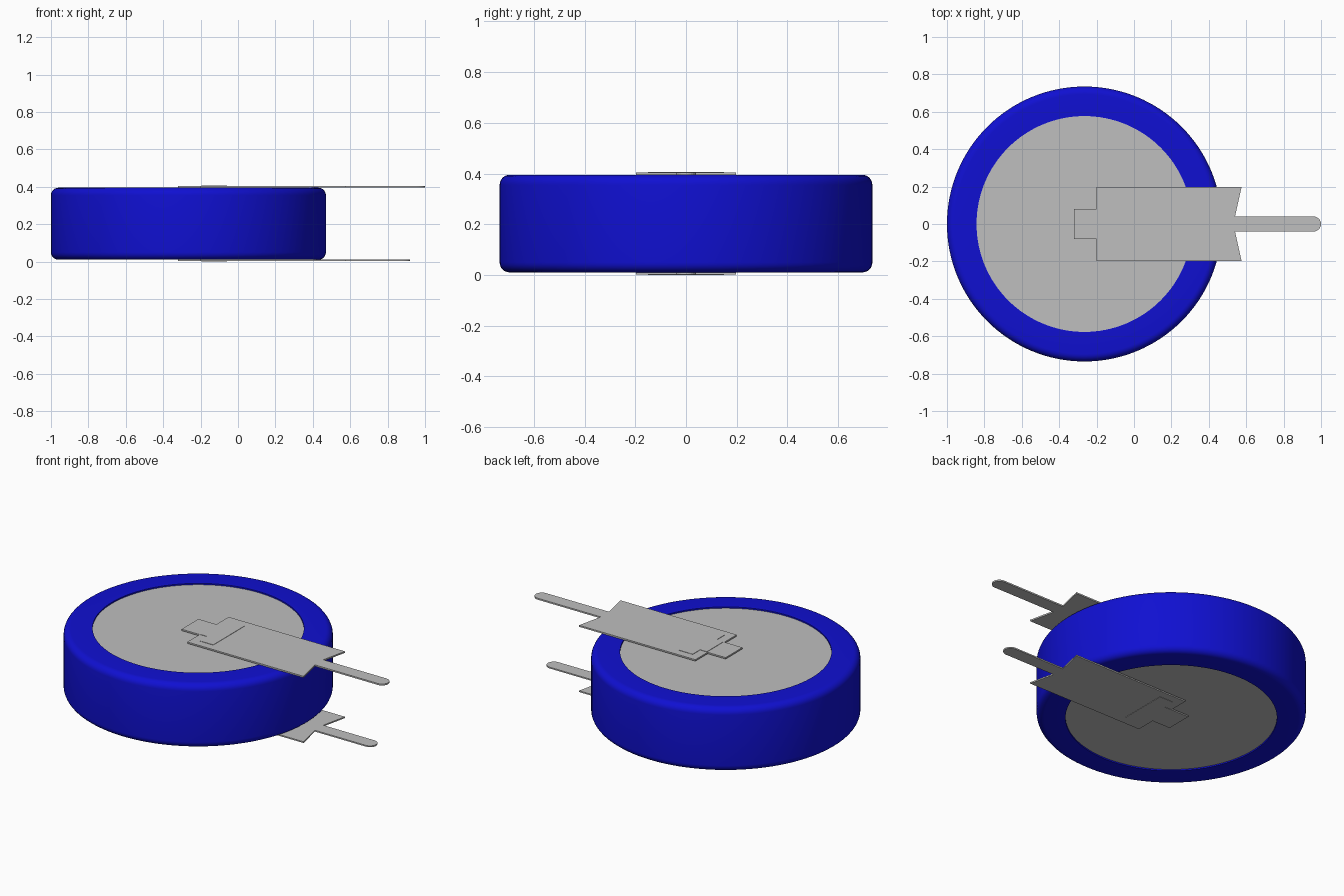
import bpy, bmesh, math

cube = bpy.data.objects.get("Cube")
if cube:
    bpy.data.objects.remove(cube, do_unlink=True)

CX = -0.265          # axis of the cell
R, R_IN = 0.735, 0.577
Z0, Z1 = 0.01, 0.395
BEVEL = 0.04
SEG = 128


def material(name, rgb):
    m = bpy.data.materials.new(name)
    m.use_nodes = True
    m.diffuse_color = (*rgb, 1)
    bsdf = m.node_tree.nodes["Principled BSDF"]
    bsdf.inputs["Base Color"].default_value = (*rgb, 1)
    bsdf.inputs["Roughness"].default_value = 0.5
    return m


BLUE = material("blue sleeve", (0.005, 0.005, 0.64))
GREY = material("grey metal", (0.52, 0.52, 0.52))


def finish(name, bm, mat, smooth=False):
    bmesh.ops.recalc_face_normals(bm, faces=bm.faces)
    me = bpy.data.meshes.new(name)
    bm.to_mesh(me)
    bm.free()
    me.materials.append(mat)
    ob = bpy.data.objects.new(name, me)
    bpy.context.collection.objects.link(ob)
    if smooth:
        bpy.ops.object.select_all(action='DESELECT')
        ob.select_set(True)
        bpy.context.view_layer.objects.active = ob
        bpy.ops.object.shade_smooth_by_angle(angle=math.radians(35))
    return ob


def lathe(name, profile, mat):
    """Closed (radius, z) profile turned around the cell axis."""
    bm = bmesh.new()
    rings = []
    for i in range(SEG):
        a = 2 * math.pi * i / SEG
        rings.append([bm.verts.new((CX + r * math.cos(a), r * math.sin(a), z))
                      for r, z in profile])
    n = len(profile)
    for i in range(SEG):
        p, q = rings[i], rings[(i + 1) % SEG]
        for j in range(n):
            k = (j + 1) % n
            bm.faces.new((p[j], q[j], q[k], p[k]))
    return finish(name, bm, mat, True)


def plate(name, outline, z, thick, mat):
    """Flat outline given a thickness."""
    bm = bmesh.new()
    face = bm.faces.new([bm.verts.new((x, y, z)) for x, y in outline])
    ext = bmesh.ops.extrude_face_region(bm, geom=[face])
    top = [v for v in ext["geom"] if isinstance(v, bmesh.types.BMVert)]
    bmesh.ops.translate(bm, verts=top, vec=(0, 0, thick))
    return finish(name, bm, mat)


def mirrored(half):
    """Complete an outline across the x axis."""
    return half + [(x, -y) for x, y in reversed(half) if abs(y) > 1e-6]


# Sleeve: rounded outer corners, open in the middle
profile = [(R_IN, Z0)]
for cz, a0 in ((Z0 + BEVEL, -90), (Z1 - BEVEL, 0)):
    for i in range(7):
        a = math.radians(a0 + 15 * i)
        profile.append((R - BEVEL + BEVEL * math.cos(a), cz + BEVEL * math.sin(a)))
profile.append((R_IN, Z1))
lathe("sleeve", profile, BLUE)

# Metal cell, slightly recessed inside the sleeve
bm = bmesh.new()
bmesh.ops.create_cone(bm, cap_ends=True, segments=SEG, radius1=R_IN, radius2=R_IN,
                      depth=Z1 - Z0 - 0.016)
bmesh.ops.translate(bm, verts=bm.verts, vec=(CX, 0, (Z0 + Z1) / 2))
finish("cell_can", bm, GREY, True)


# Solder tabs: stepped tip, wide body, notched end and round-ended pin
def tab_outline(pin_end, w=0.04):
    half = [(-0.32, 0.08), (-0.2, 0.08), (-0.2, 0.197), (0.575, 0.197), (0.54, w)]
    for i in range(7):
        a = math.radians(90 - 15 * i)
        half.append((pin_end - w + w * math.cos(a), w * math.sin(a)))
    return mirrored(half)


# Shallow weld pad on the outer side of each tab
pad = mirrored([(-0.195, 0.08), (-0.15, 0.08), (-0.15, 0.15), (-0.06, 0.15)])

T = 0.009
plate("top_tab", tab_outline(1.0), Z1, T, GREY)
plate("top_weld_pad", pad, Z1 + T, 0.002, GREY)
plate("bottom_tab", tab_outline(0.92), 0.002, T - 0.001, GREY)
plate("bottom_weld_pad", pad, 0.0, 0.002, GREY)
